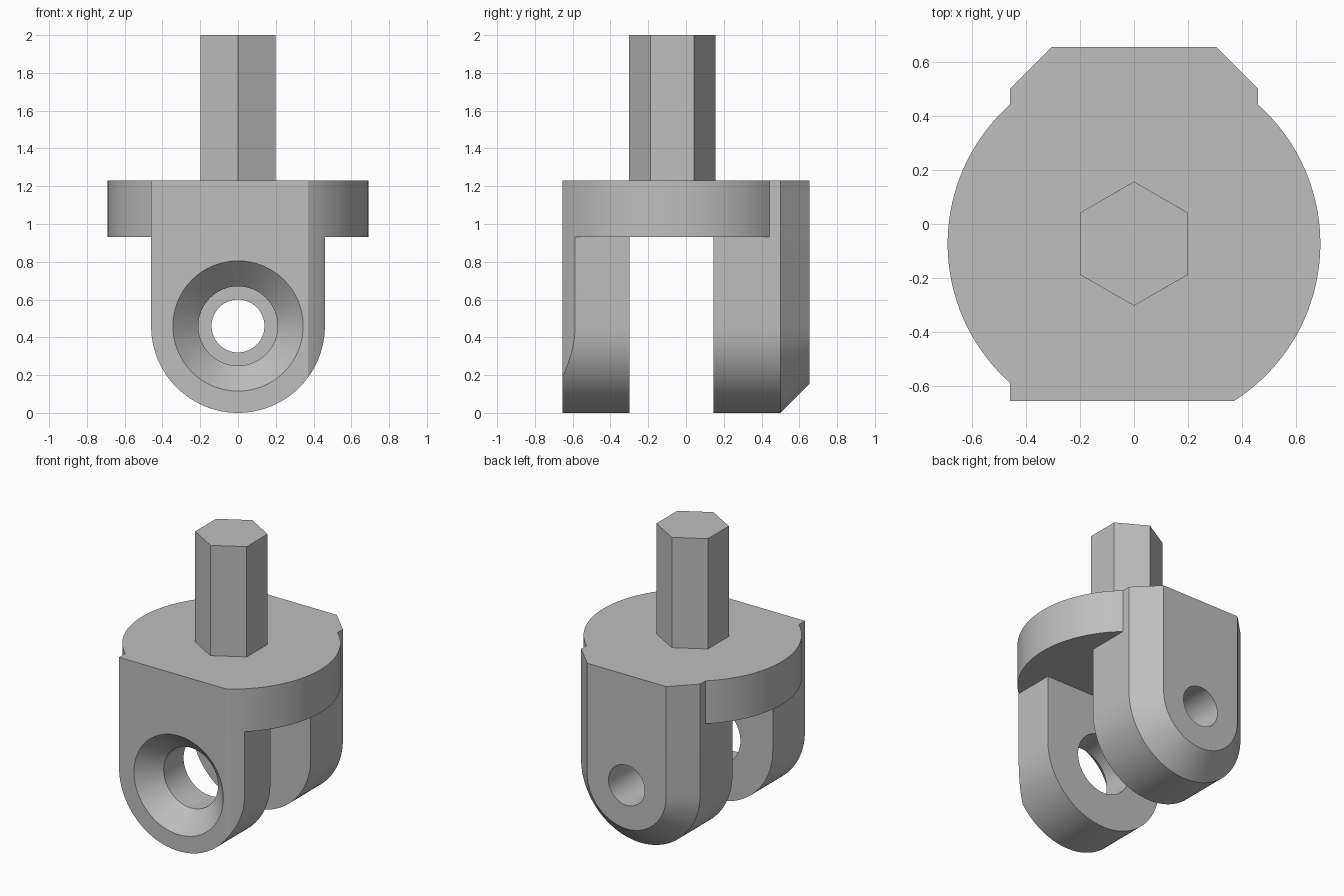
import bpy, bmesh
from math import sin, cos, pi, asin

if "Cube" in bpy.data.objects:
    bpy.data.objects.remove(bpy.data.objects["Cube"], do_unlink=True)

FRONT, BACK = -0.655, 0.655      # outer faces of the two lugs
TOP, PLATE_BOTTOM = 1.23, 0.93
AXIS_Y, PLATE_R = -0.073, 0.69   # shaft and plate axis
PIN_Z, LUG_R = 0.46, 0.46        # pin hole height, lug half width

steel = bpy.data.materials.new("plain_grey")
steel.use_nodes = True
GREY = (0.52, 0.52, 0.52, 1)
steel.diffuse_color = GREY
steel.node_tree.nodes["Principled BSDF"].inputs["Base Color"].default_value = GREY


def arc(cx, cy, r, a, b, n):
    return [(cx + r * cos(a + (b - a) * i / n), cy + r * sin(a + (b - a) * i / n))
            for i in range(n + 1)]


def loft(name, rings):
    """Closed solid through rings of matching 3D points."""
    bm = bmesh.new()
    loops = [[bm.verts.new(p) for p in ring] for ring in rings]
    n = len(loops[0])
    for lo, hi in zip(loops, loops[1:]):
        for i in range(n):
            j = (i + 1) % n
            bm.faces.new((lo[i], lo[j], hi[j], hi[i]))
    bm.faces.new(loops[0])
    bm.faces.new(loops[-1])
    bmesh.ops.recalc_face_normals(bm, faces=bm.faces)
    mesh = bpy.data.meshes.new(name)
    bm.to_mesh(mesh)
    bm.free()
    mesh.materials.append(steel)
    obj = bpy.data.objects.new(name, mesh)
    bpy.context.collection.objects.link(obj)
    return obj


def prism(name, outline, z0, z1):
    return loft(name, [[(x, y, z) for x, y in outline] for z in (z0, z1)])


def lug(name, sections):
    """Round-ended lug from (y, half width) sections."""
    rings = []
    for y, r in sections:
        outline = arc(0, PIN_Z, r, -pi, 0, 48) + [(r, TOP), (-r, TOP)]
        rings.append([(x, y, z) for x, z in outline])
    return loft(name, rings)


def bore(name, sections):
    """Turned cutter along y from (y, radius) sections."""
    return loft(name, [[(x, y, z) for x, z in arc(0, PIN_Z, r, 0, 2 * pi, 64)[:-1]]
                       for y, r in sections])


def select(obj):
    bpy.ops.object.select_all(action='DESELECT')
    obj.select_set(True)
    bpy.context.view_layer.objects.active = obj


def combine(obj, other, operation):
    mod = obj.modifiers.new(operation.lower(), 'BOOLEAN')
    mod.operation = operation
    mod.solver = 'EXACT'
    mod.object = other
    select(obj)
    bpy.ops.object.modifier_apply(modifier=mod.name)
    bpy.data.objects.remove(other, do_unlink=True)


# Round plate with a flat at the front
start = asin((FRONT - AXIS_Y) / PLATE_R)
body = prism("yoke_body", arc(0, AXIS_Y, PLATE_R, start, pi - start, 128),
             PLATE_BOTTOM, TOP)

# Front lug: left edge follows the plate radius, right edge stays square
front_lug = lug("front_lug", [(FRONT, LUG_R), (-0.30, LUG_R)])
envelope = arc(0, AXIS_Y, PLATE_R, -pi / 2, pi / 2, 80) + [(-1, 1), (-1, -1)]
combine(front_lug, prism("edge_trim", envelope, -0.2, 1.5), 'INTERSECT')
combine(front_lug, bore("countersink", [(FRONT - 0.02, 0.365), (-0.52, 0.21),
                                        (-0.25, 0.21)]), 'DIFFERENCE')

# Back lug with chamfered outer rim and a smaller hole
back_lug = lug("back_lug", [(0.145, LUG_R), (0.50, LUG_R), (BACK, LUG_R - 0.155)])
combine(back_lug, bore("pin_hole", [(0.1, 0.14), (0.7, 0.14)]), 'DIFFERENCE')

combine(body, front_lug, 'UNION')
combine(body, back_lug, 'UNION')
select(body)
bpy.ops.object.shade_smooth_by_angle(angle=pi / 7)

# Hexagonal shaft
prism("hex_shaft", arc(0, AXIS_Y, 0.23, pi / 2, 5 * pi / 2, 6)[:-1], TOP, 2.0)
